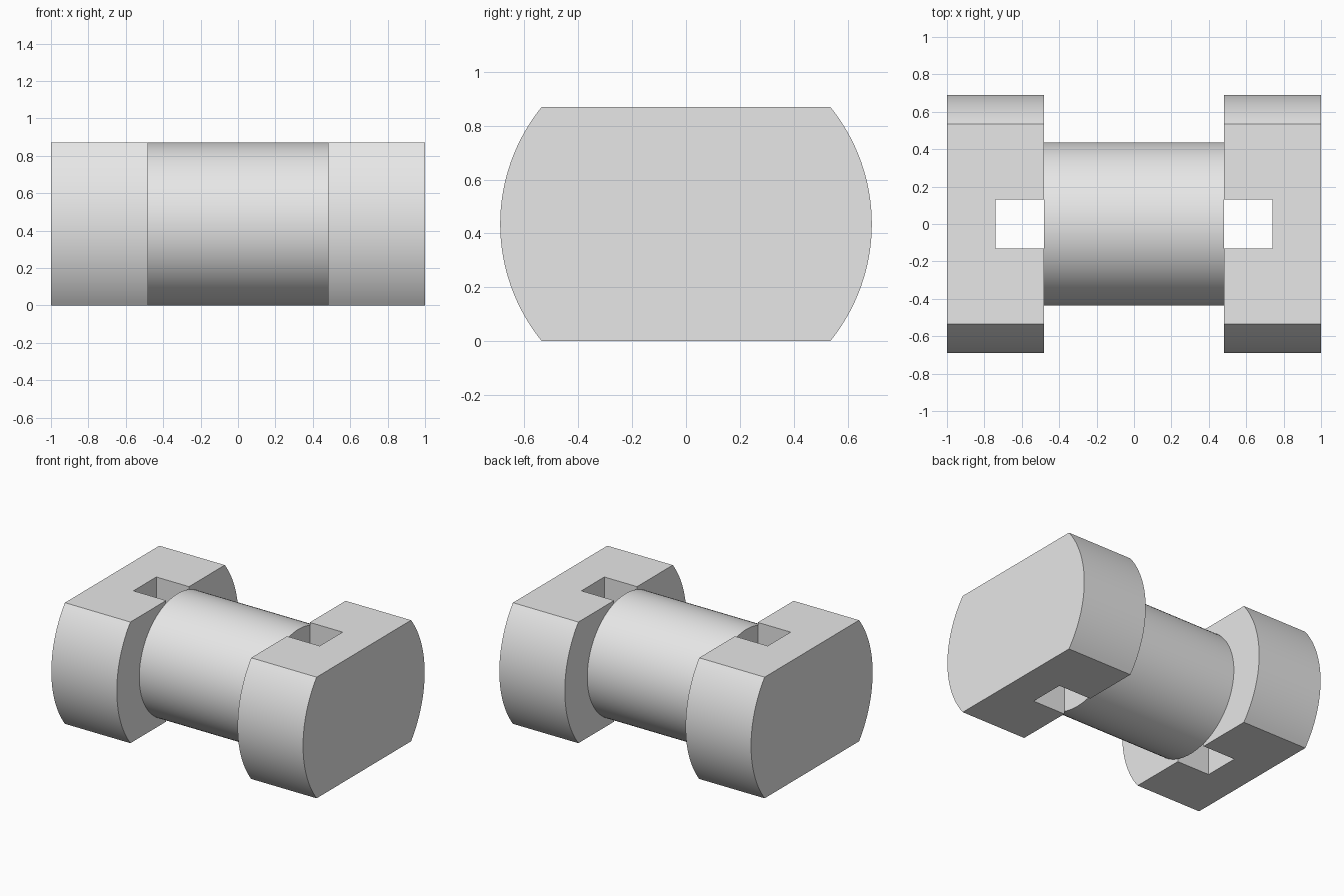
import bpy
import bmesh
from math import asin, cos, sin, pi, radians

HEIGHT = 0.87
MID = HEIGHT / 2
HEAD_RADIUS = 0.69
INNER, OUTER = 0.48, 1.0
SLOT_DEPTH, SLOT_HALF = 0.26, 0.13

cube = bpy.data.objects.get("Cube")
if cube:
    bpy.data.objects.remove(cube, do_unlink=True)

grey = bpy.data.materials.new("light grey")
grey.use_nodes = True
grey.diffuse_color = (0.8, 0.8, 0.8, 1)
grey.node_tree.nodes["Principled BSDF"].inputs["Base Color"].default_value = (0.8, 0.8, 0.8, 1)


def prism(name, profile, x0, x1):
    """Extrude a (y, z) profile along x."""
    bm = bmesh.new()
    face = bm.faces.new([bm.verts.new((x0, y, z)) for y, z in profile])
    out = bmesh.ops.extrude_face_region(bm, geom=[face])
    moved = [v for v in out["geom"] if isinstance(v, bmesh.types.BMVert)]
    bmesh.ops.translate(bm, vec=(x1 - x0, 0, 0), verts=moved)
    bmesh.ops.recalc_face_normals(bm, faces=bm.faces)
    mesh = bpy.data.meshes.new(name)
    bm.to_mesh(mesh)
    bm.free()
    mesh.materials.append(grey)
    obj = bpy.data.objects.new(name, mesh)
    bpy.context.collection.objects.link(obj)
    return obj


def activate(obj):
    bpy.ops.object.select_all(action="DESELECT")
    obj.select_set(True)
    bpy.context.view_layer.objects.active = obj


def smooth(obj):
    activate(obj)
    bpy.ops.object.shade_smooth_by_angle(angle=radians(25))


def arc(radius, start, end, steps):
    return [(radius * cos(start + (end - start) * i / steps),
             MID + radius * sin(start + (end - start) * i / steps))
            for i in range(steps + 1)]


# Round shaft between the heads
shaft = prism("shaft", arc(MID, 0, 2 * pi, 96)[:-1], -INNER, INNER)
smooth(shaft)

# Heads: discs with flat top and bottom, slotted on the inner side
limit = asin(MID / HEAD_RADIUS)
head_profile = (arc(HEAD_RADIUS, -limit, limit, 32)
                + arc(HEAD_RADIUS, pi - limit, pi + limit, 32))
slot_profile = [(-SLOT_HALF, -0.1), (SLOT_HALF, -0.1),
                (SLOT_HALF, HEIGHT + 0.1), (-SLOT_HALF, HEIGHT + 0.1)]

for side, name in ((1, "left_head"), (-1, "right_head")):
    head = prism(name, head_profile, side * INNER, side * OUTER)
    cutter = prism("slot_cutter", slot_profile,
                   side * (INNER - 0.1), side * (INNER + SLOT_DEPTH))
    cutter.hide_render = True
    cut = head.modifiers.new("slot", "BOOLEAN")
    cut.operation = "DIFFERENCE"
    cut.solver = "EXACT"
    cut.object = cutter
    activate(head)
    bpy.ops.object.modifier_apply(modifier=cut.name)
    bpy.data.objects.remove(cutter, do_unlink=True)
    smooth(head)
